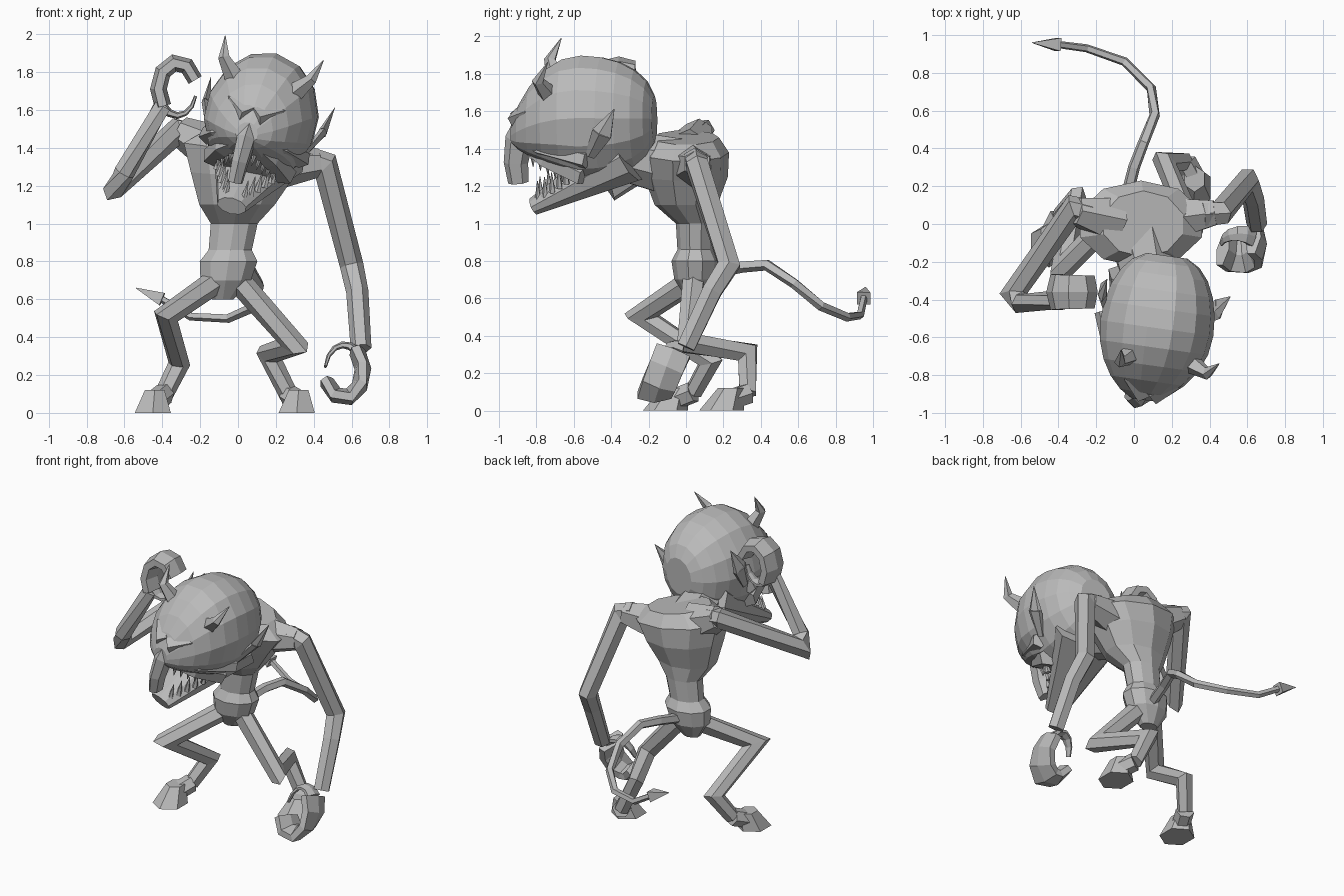
import bpy, bmesh, math
from mathutils import Vector, Matrix

if "Cube" in bpy.data.objects:
    bpy.data.objects.remove(bpy.data.objects["Cube"])

# One plain grey for the whole creature
grey = bpy.data.materials.new("plain_grey")
grey.use_nodes = True
grey.diffuse_color = (0.5, 0.5, 0.5, 1)
grey.node_tree.nodes["Principled BSDF"].inputs["Base Color"].default_value = grey.diffuse_color

AXIS_X, AXIS_Y, AXIS_Z = Matrix.Identity(3)

# The head is modelled upright, then rolled and turned into place
HEAD = (Matrix.Translation((0.12, -0.45, 1.5))
        @ Matrix.Rotation(math.radians(-8), 4, "Z")
        @ Matrix.Rotation(math.radians(14), 4, "Y"))


def skin(name, rings, placement=None):
    """Skin equal rings of points and cap both ends."""
    bm = bmesh.new()
    loops = [[bm.verts.new(point) for point in ring] for ring in rings]
    for lower, upper in zip(loops, loops[1:]):
        for i in range(len(lower)):
            bm.faces.new((lower[i - 1], lower[i], upper[i], upper[i - 1]))
    bm.faces.new(loops[0])
    bm.faces.new(loops[-1])
    bmesh.ops.recalc_face_normals(bm, faces=bm.faces)
    if placement:
        bm.transform(placement)
    mesh = bpy.data.meshes.new(name)
    bm.to_mesh(mesh)
    bm.free()
    mesh.materials.append(grey)
    bpy.context.collection.objects.link(bpy.data.objects.new(name, mesh))


def ellipse(centre, wide, tall, sides):
    """Ring of points spanned by two half-axis vectors."""
    angles = [math.tau * (k + 0.5) / sides for k in range(sides)]
    return [centre + wide * math.cos(a) + tall * math.sin(a) for a in angles]


def tube(name, path, start, end, sides=6, across=AXIS_Y, flat=1, placement=None):
    """Tapered tube with mitred bends; flat thins it at right angles to across."""
    path = [Vector(point) for point in path]
    last = len(path) - 1
    steps = [(b - a).normalized() for a, b in zip(path, path[1:])]
    rings = []
    for i, point in enumerate(path):
        before, after = steps[max(i - 1, 0)], steps[min(i, last - 1)]
        along = (before + after).normalized()
        bend = (after - before).normalized()
        stretch = min(1 / along.dot(before), 1.7) - 1
        wide = (across - along * along.dot(across)).normalized()
        radius = start + (end - start) * i / last
        ring = ellipse(Vector(), wide * radius, along.cross(wide) * radius * flat, sides)
        rings.append([point + spoke + bend * spoke.dot(bend) * stretch for spoke in ring])
    skin(name, rings, placement)


# Torso: pelvis, thin waist and wide chest with sloping shoulders
torso_rings = []
for height, width in ((.6, .06), (.7, .14), (.8, .16), (.86, .12), (1, .13),
                      (1.1, .21), (1.25, .28), (1.38, .34), (1.46, .22)):
    centre = Vector((height * .15 - .17, .05 if height <= 1 else 0, height))
    slope = -max(0, height - 1.1) / 2
    depth = min(width * .8, .23)
    torso_rings.append(ellipse(centre, Vector((width, 0, width * slope)), AXIS_Y * depth, sides=10))
skin("torso", torso_rings)
tube("neck", [(.03, -.05, 1.3), (.1, -.4, 1.38)], start=.17, end=.14, sides=8, across=AXIS_X)

# Skull: an egg whose underside lifts and whose brow drops toward the snout
skull_rings = []
for step in range(1, 12):
    turn = math.pi * step / 12
    forward = max(0, -math.cos(turn))
    size = math.sin(turn) ** (1.2 if forward else .75)
    ring = ellipse(AXIS_Y * (.4 * math.cos(turn) - .1), AXIS_X * .3 * size, AXIS_Z * .35 * size, sides=14)
    for point in ring:
        if point.z < 0:
            point.z *= 1 - forward / 2
        point.z += .06 - .1 * forward ** 2
    skull_rings.append(ring)
skin("skull", skull_rings, HEAD)

# Lower jaw and drooping nose
tube("jaw", [(0, .15, -.13), (0, -.1, -.27), (0, -.38, -.42)], start=.26, end=.08,
     sides=10, across=AXIS_X, flat=.6, placement=HEAD)
tube("nose", [(0, -.38, .05), (0, -.45, -.06), (0, -.47, -.18), (0, -.46, -.29)], start=.06, end=.04,
     across=AXIS_X, flat=1.4, placement=HEAD)


def face_part(name, path, start, end, flat=1):
    """Mirrored pair of tapered parts on the head."""
    for label, mirror in (("left", 1), ("right", -1)):
        mirrored = [(mirror * x, y, z) for x, y, z in path]
        tube(f"{label}_{name}", mirrored, start, end, sides=5, flat=flat, placement=HEAD)


face_part("horn", [(.15, -.25, .22), (.24, -.3, .33), (.27, -.24, .44)], start=.06, end=.002)
face_part("ear_root", [(.26, -.03, -.08), (.32, .05, .06)], start=.03, end=.06, flat=.4)
face_part("ear_tip", [(.32, .05, .06), (.34, .12, .2)], start=.06, end=.002, flat=.4)
face_part("brow", [(.02, -.45, .06), (.12, -.37, .12), (.24, -.16, .17)], start=.06, end=.03)
face_part("cheek", [(.04, -.43, -.03), (.17, -.3, -.06), (.26, -.05, -.1)], start=.05, end=.05)
face_part("lip", [(.03, -.4, -.07), (.13, -.28, -.13), (.2, -.08, -.2)], start=.05, end=.06)

# Teeth follow the edges of the mouth from front to back
for tooth in range(5):
    share = tooth / 4
    lower = Vector((.05, -.35, -.38)).lerp(Vector((.15, -.18, -.26)), share)
    upper = Vector((.05, -.37, -.11)).lerp(Vector((.15, -.2, -.17)), share)
    face_part(f"lower_tooth_{tooth}", [lower, lower + AXIS_Z * .11], start=.02, end=.002)
    face_part(f"upper_tooth_{tooth}", [upper, upper - AXIS_Z * .08], start=.02, end=.002)


def hand(label, centre, wrist, lean):
    """Broad palm and thumb, both curling round from the wrist angle."""
    for part, sweep, start, end in (("palm", -200, .11, .1), ("thumb", 125, .06, .02)):
        path = []
        for step in range(6):
            angle = math.radians(wrist + sweep * step / 5)
            reach = Vector((.1, lean, .14))
            path.append(Vector(centre) + reach * math.sin(angle) + AXIS_X * .1 * (math.cos(angle) - math.sin(angle)))
        tube(f"{label}_{part}", path, start, end, flat=.4)


# Left arm hangs, right arm is raised to the head
tube("left_shoulder", [(.14, .02, 1.3), (.43, .06, 1.32)], start=.14, end=.075)
tube("left_arm", [(.36, .05, 1.34), (.46, .06, 1.31), (.6, .23, .78), (.63, .14, .64), (.65, 0, .34)],
     start=.07, end=.055)
hand("left", centre=(.56, -.11, .22), wrist=45, lean=.06)
tube("right_shoulder", [(-.1, .02, 1.38), (-.31, .07, 1.49)], start=.14, end=.08)
tube("right_arm", [(-.24, .06, 1.47), (-.32, .08, 1.49), (-.64, -.37, 1.2), (-.6, -.42, 1.27), (-.4, -.4, 1.62)],
     start=.07, end=.05, across=AXIS_Z)
hand("right", centre=(-.32, -.36, 1.71), wrist=220, lean=0)


def leg(label, hip, knee, heel, ankle, hoof):
    """Bent leg ending in a flared hoof that stands flat."""
    tube(f"{label}_leg", [hip, knee, heel, ankle], start=.065, end=.05)
    hoof = Vector(hoof)
    hoof_top = hoof + Vector((.01, .05, .12))
    tube(f"{label}_foot", [ankle, hoof_top - AXIS_Z * .06], start=.06, end=.06)
    skin(f"{label}_hoof", [ellipse(hoof, AXIS_X * .11, AXIS_Y * .12, sides=6),
                           ellipse(hoof_top, AXIS_X * .06, AXIS_Y * .07, sides=6)])


leg("left", hip=(0, .04, .7), knee=(.3, .01, .36), heel=(.16, .33, .31), ankle=(.27, .33, .09), hoof=(.31, .19, 0))
leg("right", hip=(-.11, .04, .7), knee=(-.38, -.24, .51), heel=(-.31, .13, .26), ankle=(-.39, .04, .1),
    hoof=(-.45, -.11, 0))

# Tail with a pointed tip
tube("tail", [(-.05, .1, .73), (0, .3, .77), (.05, .43, .78), (.11, .58, .68), (.09, .72, .56),
              (-.05, .86, .5), (-.25, .93, .51), (-.4, .95, .6)], start=.035, end=.02, sides=5, across=AXIS_Z)
tube("tail_tip", [(-.4, .95, .6), (-.54, .96, .66)], start=.05, end=.002, sides=4)
